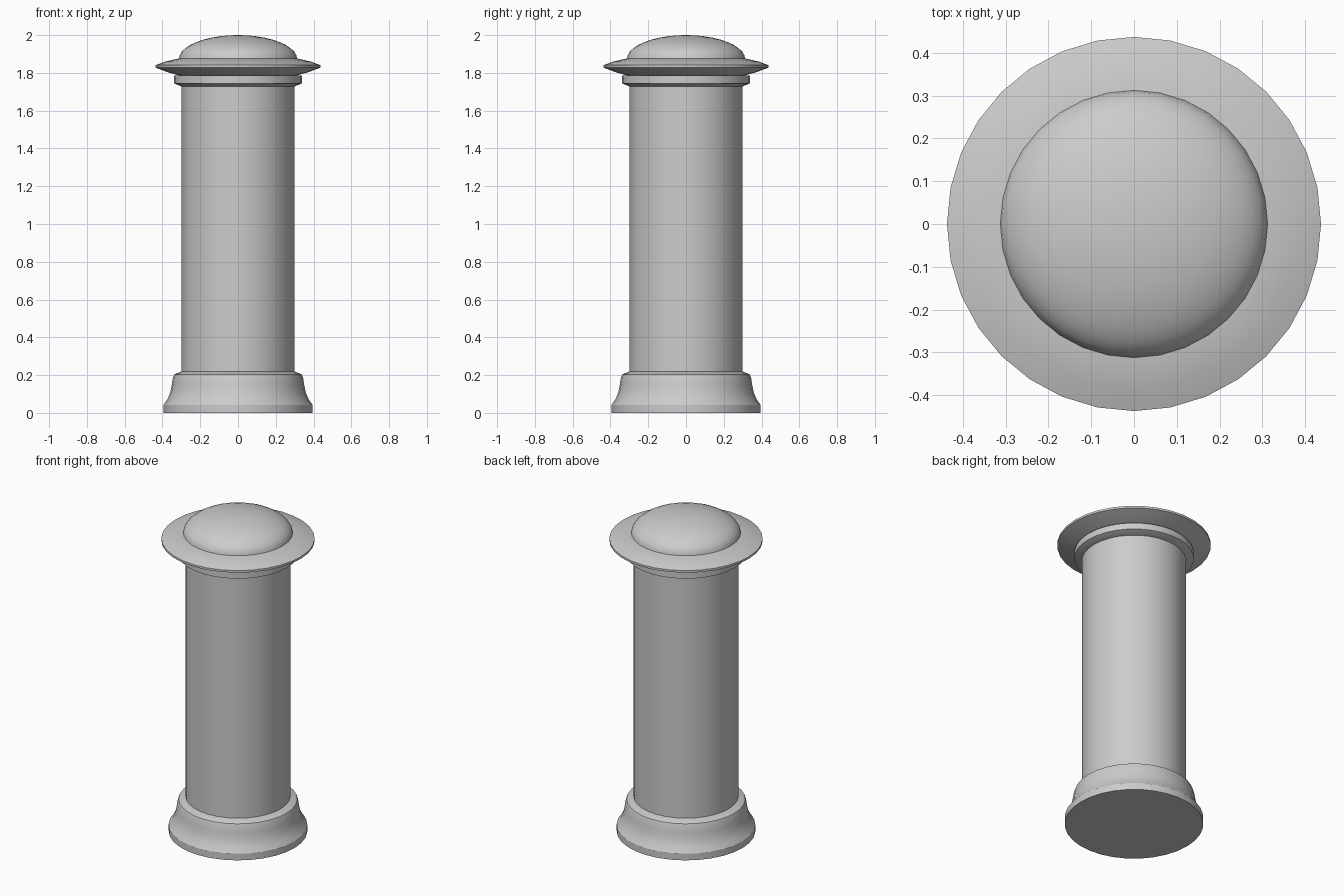
import bpy
import bmesh
from math import sin, cos, pi, radians

SIDES = 32

cube = bpy.data.objects.get("Cube")
if cube:
    bpy.data.objects.remove(cube, do_unlink=True)

stone = bpy.data.materials.new("grey_stone")
stone.use_nodes = True
stone.diffuse_color = (0.6, 0.6, 0.6, 1)
stone.node_tree.nodes["Principled BSDF"].inputs["Base Color"].default_value = (0.6, 0.6, 0.6, 1)


def lathe(name, profile):
    """Turn a bottom-to-top (radius, height) profile around z, with closed ends."""
    bm = bmesh.new()
    rings = []
    for r, z in profile:
        if r == 0:
            rings.append([bm.verts.new((0, 0, z))] * SIDES)
        else:
            rings.append([bm.verts.new((r * cos(2 * pi * i / SIDES), r * sin(2 * pi * i / SIDES), z))
                          for i in range(SIDES)])
    for low, high in zip(rings, rings[1:]):
        for i in range(SIDES):
            j = (i + 1) % SIDES
            corners = [low[i], low[j], high[j], high[i]]
            bm.faces.new(list(dict.fromkeys(corners)))
    bm.faces.new(rings[0][::-1])
    if profile[-1][0] > 0:
        bm.faces.new(rings[-1])
    mesh = bpy.data.meshes.new(name)
    bm.to_mesh(mesh)
    bm.free()
    mesh.materials.append(stone)
    obj = bpy.data.objects.new(name, mesh)
    bpy.context.collection.objects.link(obj)
    bpy.ops.object.select_all(action='DESELECT')
    obj.select_set(True)
    bpy.context.view_layer.objects.active = obj
    bpy.ops.object.shade_smooth_by_angle(angle=radians(32))
    return obj


# Flared foot with a concave moulding
lathe("base", [(0.395, 0), (0.395, 0.042), (0.372, 0.075), (0.358, 0.11),
               (0.35, 0.15), (0.345, 0.185), (0.338, 0.203), (0.298, 0.22)])

# Plain round shaft
lathe("shaft", [(0.298, 0.21), (0.298, 1.74)])

# Narrow ring under the cap
lathe("collar", [(0.298, 1.728), (0.34, 1.745), (0.34, 1.785)])

# Wide brim, flared below and gently sloped above
lathe("brim", [(0.29, 1.78), (0.325, 1.79), (0.37, 1.803), (0.437, 1.828),
               (0.437, 1.841), (0.385, 1.86), (0.31, 1.877)])

# Low rounded dome
STEPS = 10
dome = [(0.313 * cos(pi / 2 * k / STEPS), 1.873 + 0.127 * sin(pi / 2 * k / STEPS))
        for k in range(STEPS)]
lathe("dome", dome + [(0, 2.0)])
